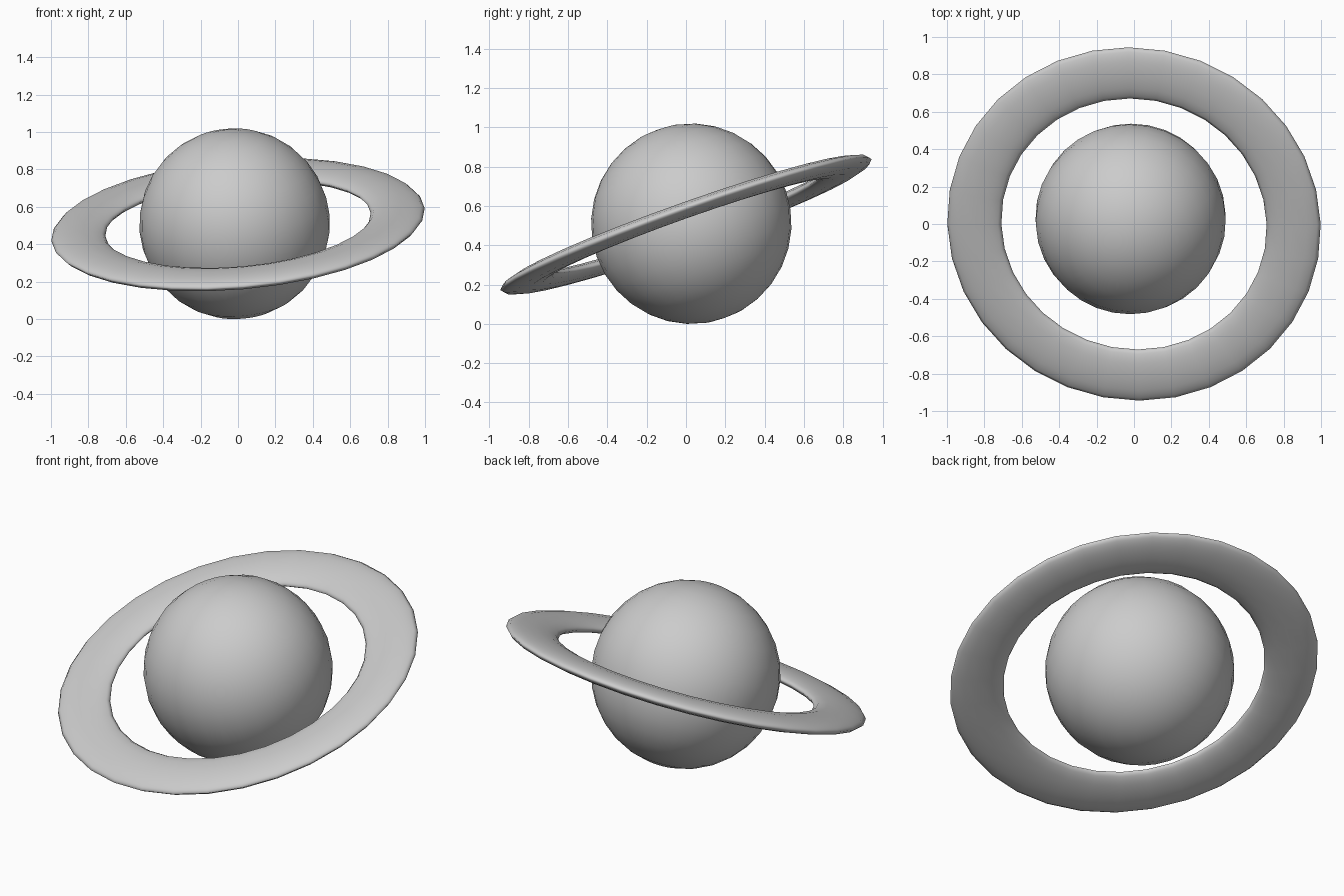
import bpy
from math import radians

if "Cube" in bpy.data.objects:
    bpy.data.objects.remove(bpy.data.objects["Cube"])

TILT = (radians(19.5), radians(-5), 0)


def smooth(obj, name):
    obj.name = name
    bpy.ops.object.shade_smooth()


# planet globe, tilted with the ring
bpy.ops.mesh.primitive_uv_sphere_add(segments=32, ring_count=16, radius=0.51,
                                     location=(-0.018, 0.027, 0.51), rotation=TILT)
globe = bpy.context.object
smooth(globe, "planet_globe")

# flattened ring around the globe
bpy.ops.mesh.primitive_torus_add(major_segments=32, minor_segments=12,
                                 major_radius=0.857, minor_radius=0.145,
                                 location=(0, 0, 0.505), rotation=TILT)
ring = bpy.context.object
ring.scale = (1, 1, 0.28)
smooth(ring, "planet_ring")

# rest the globe on the ground
bpy.context.view_layer.update()
low = min((globe.matrix_world @ v.co).z for v in globe.data.vertices)
globe.location.z -= low
